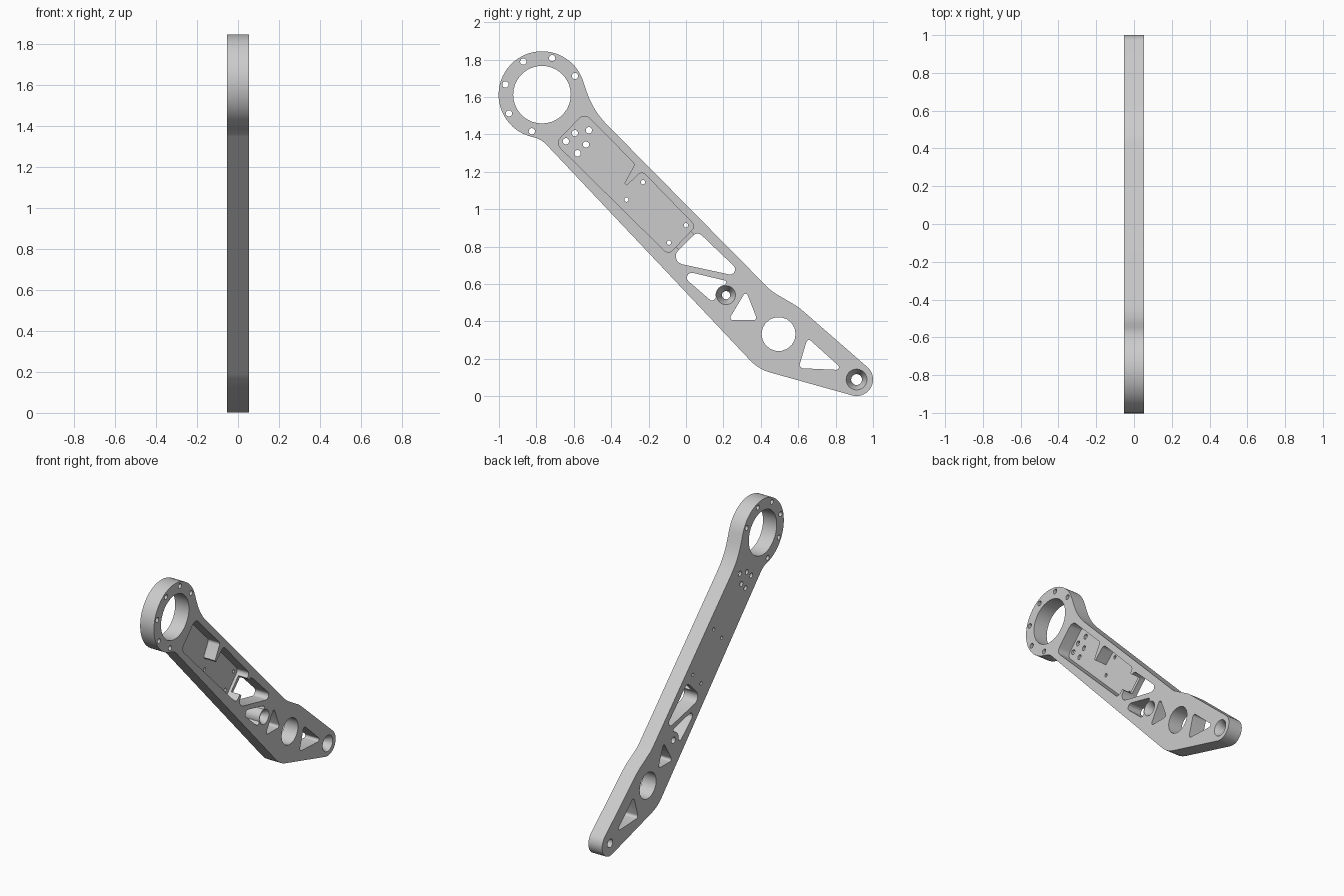
import bpy, bmesh, math
from mathutils import Vector

cube = bpy.data.objects.get("Cube")
if cube:
    bpy.data.objects.remove(cube)

HALF = 0.053      # half thickness of the arm
FLOOR = -0.035    # pocket floor
RING = (-0.77, 1.612)
TIP = (0.912, 0.089)

metal = bpy.data.materials.new("grey_metal")
metal.use_nodes = True
grey = (0.6, 0.6, 0.6, 1)
metal.diffuse_color = grey
metal.node_tree.nodes["Principled BSDF"].inputs["Base Color"].default_value = grey


def arc(center, r, a0, a1, steps):
    """Arc points in the y-z plane, angles in degrees."""
    out = []
    for i in range(steps + 1):
        a = math.radians(a0 + (a1 - a0) * i / steps)
        out.append((center[0] + r * math.cos(a), center[1] + r * math.sin(a)))
    return out


def circle(center, r, sides=24):
    return arc(center, r, 0, 360, sides)[:-1]


def rounded(corners, steps=5):
    """Polygon from (y, z, radius) corners with true arc fillets."""
    out = []
    n = len(corners)
    for i, (y, z, r) in enumerate(corners):
        p = Vector((y, z))
        if r == 0:
            out.append((y, z))
            continue
        u = (Vector(corners[i - 1][:2]) - p).normalized()
        v = (Vector(corners[(i + 1) % n][:2]) - p).normalized()
        half = u.angle(v) / 2
        c = p + (u + v).normalized() * (r / math.sin(half))
        t = r / math.tan(half)
        s, e = p + u * t - c, p + v * t - c
        sweep = s.angle(e)
        for k in range(steps + 1):
            f = k / steps
            d = (s * math.sin((1 - f) * sweep) + e * math.sin(f * sweep)) / math.sin(sweep)
            out.append(tuple(c + d))
    return out


def prism(name, low, high, x0=-0.1, x1=0.1):
    """Solid between a profile at x0 and a matching profile at x1."""
    bm = bmesh.new()
    a = [bm.verts.new((x0, y, z)) for y, z in low]
    b = [bm.verts.new((x1, y, z)) for y, z in high]
    bm.faces.new(a)
    bm.faces.new(b[::-1])
    for i in range(len(a)):
        j = (i + 1) % len(a)
        bm.faces.new((a[i], b[i], b[j], a[j]))
    bmesh.ops.recalc_face_normals(bm, faces=bm.faces)
    mesh = bpy.data.meshes.new(name)
    bm.to_mesh(mesh)
    bm.free()
    mesh.materials.append(metal)
    obj = bpy.data.objects.new(name, mesh)
    bpy.context.collection.objects.link(obj)
    return obj


def combine(target, tool, operation="DIFFERENCE"):
    """Apply a boolean and discard the tool."""
    tool.hide_render = True
    mod = target.modifiers.new("shape", "BOOLEAN")
    mod.operation = operation
    mod.solver = "EXACT"
    mod.object = tool
    bpy.context.view_layer.objects.active = target
    bpy.ops.object.modifier_apply(modifier=mod.name)
    bpy.data.objects.remove(tool)


def cut(points, x0=-0.1):
    combine(arm, prism("cutter", points, points, x0))


# Arm body: ring end, two long edges with kinks, rounded tip
outline = [(y, z, 0) for y, z in arc(RING, 0.232, 257, 17, 40)]
outline += [(-0.497, 1.527, 0.45), (0.457, 0.561, 0.25), (0.602, 0.476, 0.3)]
outline += [(y, z, 0) for y, z in arc(TIP, 0.088, 50, -105, 16)]
outline += [(0.388, 0.144, 0.23), (-0.774, 1.374, 0.13)]
body = rounded(outline, 7)
arm = prism("linkage_arm", body, body, -HALF, HALF)

# Large bore and lightening hole
cut(circle(RING, 0.154, 36))
cut(circle((0.495, 0.332), 0.091, 18))

# Ring bolt holes
for i in range(6):
    a = math.radians(29.5 + 45 * i)
    cut(circle((RING[0] + 0.203 * math.cos(a), RING[1] + 0.203 * math.sin(a)), 0.017, 14))

# Triangular windows
windows = [
    [(-0.099, 0.722, 0.044), (0.061, 0.882, 0.032), (0.324, 0.631, 0.027)],
    [(-0.067, 0.684, 0.026), (0.222, 0.615, 0.01), (0.142, 0.503, 0.018)],
    [(0.321, 0.563, 0.012), (0.382, 0.406, 0.015), (0.227, 0.406, 0.014)],
    [(0.65, 0.312, 0.015), (0.842, 0.139, 0.014), (0.602, 0.15, 0.018)],
]
for w in windows:
    cut(rounded(w))

# Recessed pocket with a locating tab, and the cable slot into the first window
cut(rounded([(-0.543, 1.513, 0.04), (-0.273, 1.241, 0.02), (-0.329, 1.139, 0),
             (-0.318, 1.126, 0), (-0.235, 1.203, 0.025), (0.051, 0.909, 0.025),
             (-0.094, 0.757, 0.03), (-0.698, 1.353, 0.04)]), FLOOR)
cut([(-0.061, 0.807), (0.019, 0.888), (0.051, 0.856), (-0.029, 0.775)], -0.015)

# Mounting holes through the pocket floor
for p in [(-0.594, 1.406), (-0.519, 1.422), (-0.535, 1.345), (-0.58, 1.299), (-0.642, 1.363)]:
    cut(circle(p, 0.017, 14))
for p in [(-0.23, 1.144), (-0.318, 1.051), (0, 0.914), (-0.091, 0.821)]:
    cut(circle(p, 0.012, 12))

# Boss bulging into the second window
PIVOT = (0.214, 0.54)
ring = circle(PIVOT, 0.056)
combine(arm, prism("boss", ring, ring, -HALF, HALF), "UNION")

# Countersunk pivot holes
for p, inner, outer in [(PIVOT, 0.022, 0.051), (TIP, 0.029, 0.056)]:
    cut(circle(p, inner))
    combine(arm, prism("countersink", circle(p, inner), circle(p, outer), 0, HALF + 0.0005))

bpy.ops.object.select_all(action="DESELECT")
arm.select_set(True)
bpy.context.view_layer.objects.active = arm
bpy.ops.object.shade_smooth_by_angle(angle=math.radians(30))
